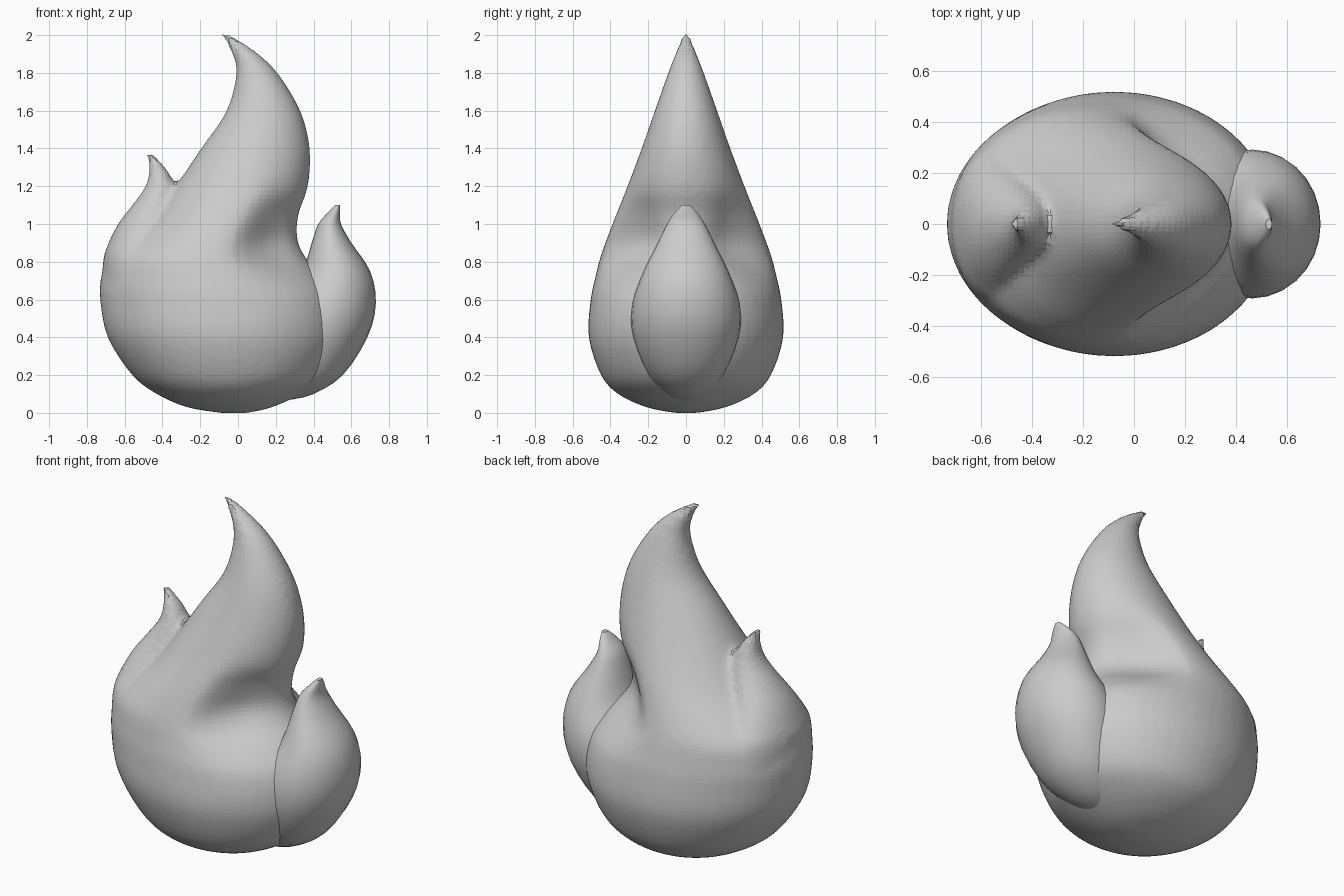
import bpy, bmesh, math

if "Cube" in bpy.data.objects:
    bpy.data.objects.remove(bpy.data.objects["Cube"])

SIDES = 48
STEPS = 4


def catmull(p0, p1, p2, p3, t):
    return [0.5 * (2 * b + (c - a) * t + (2 * a - 5 * b + 4 * c - d) * t * t
                   + (3 * b - a - 3 * c + d) * t ** 3)
            for a, b, c, d in zip(p0, p1, p2, p3)]


def loft(name, sections, sides=SIDES, steps=STEPS):
    """Stack of rings; section = (z, left x, right x, half depth, right-side dent)."""
    rows = []
    n = len(sections)
    for i in range(n - 1):
        pts = [sections[min(max(i + k, 0), n - 1)] for k in (-1, 0, 1, 2)]
        rows += [catmull(*pts, s / steps) for s in range(steps)]
    rows.append(sections[-1])
    bm = bmesh.new()
    rings = []
    for z, xl, xr, depth, dent in rows:
        ring = []
        for j in range(sides):
            a = 2 * math.pi * j / sides
            c = math.cos(a)
            s = min(max((c - 0.2) / 0.6, 0), 1)
            pinch = 1 - dent * s * s * (3 - 2 * s)
            ring.append(bm.verts.new(((xl + xr) / 2 + (xr - xl) / 2 * c,
                                      depth * math.sin(a) * pinch, z)))
        rings.append(ring)
    for r0, r1 in zip(rings, rings[1:]):
        for j in range(sides):
            k = (j + 1) % sides
            bm.faces.new((r0[j], r0[k], r1[k], r1[j]))
    bm.faces.new(rings[0][::-1])
    bm.faces.new(rings[-1])
    me = bpy.data.meshes.new(name)
    bm.to_mesh(me)
    bm.free()
    ob = bpy.data.objects.new(name, me)
    bpy.context.collection.objects.link(ob)
    return ob


# main flame with its leaning tip and the hollow above the right shoulder
body = loft("flame_body", [
    (0.00, -0.09, 0.05, 0.06, 0), (0.03, -0.27, 0.18, 0.21, 0),
    (0.10, -0.43, 0.33, 0.36, 0), (0.20, -0.56, 0.46, 0.45, 0),
    (0.40, -0.69, 0.55, 0.515, 0), (0.60, -0.73, 0.53, 0.505, 0),
    (0.72, -0.725, 0.45, 0.48, 0.1), (0.82, -0.69, 0.36, 0.455, 0.3),
    (0.92, -0.58, 0.315, 0.42, 0.38), (1.05, -0.44, 0.32, 0.37, 0.25),
    (1.20, -0.33, 0.37, 0.31, 0.05), (1.40, -0.195, 0.38, 0.235, 0),
    (1.60, -0.06, 0.33, 0.165, 0), (1.80, -0.01, 0.21, 0.095, 0),
    (1.92, -0.04, 0.085, 0.05, 0), (2.01, -0.095, -0.055, 0.018, 0)])

# left tongue, grown out of the body
left = loft("left_tongue", [
    (0.60, -0.72, -0.20, 0.36, 0), (0.80, -0.715, -0.32, 0.31, 0),
    (0.90, -0.685, -0.37, 0.25, 0), (1.00, -0.635, -0.355, 0.19, 0),
    (1.10, -0.56, -0.33, 0.135, 0), (1.20, -0.49, -0.33, 0.09, 0),
    (1.30, -0.47, -0.385, 0.05, 0), (1.38, -0.49, -0.455, 0.02, 0)])

# right tongue, a separate bulb pressed against the body
right = loft("right_tongue", [
    (0.07, 0.22, 0.28, 0.03, 0), (0.10, 0.20, 0.40, 0.10, 0),
    (0.20, 0.19, 0.555, 0.20, 0), (0.40, 0.19, 0.685, 0.28, 0),
    (0.58, 0.22, 0.73, 0.285, 0), (0.75, 0.34, 0.70, 0.225, 0),
    (0.90, 0.39, 0.60, 0.15, 0), (1.00, 0.425, 0.545, 0.10, 0),
    (1.06, 0.475, 0.54, 0.06, 0), (1.10, 0.515, 0.54, 0.02, 0)],
    sides=28, steps=3)

# fuse the left tongue into the body with a soft blend
bpy.ops.object.select_all(action='DESELECT')
body.select_set(True)
left.select_set(True)
bpy.context.view_layer.objects.active = body
bpy.ops.object.join()
remesh = body.modifiers.new("Fuse", 'REMESH')
remesh.mode = 'VOXEL'
remesh.voxel_size = 0.022
smooth = body.modifiers.new("Blend", 'SMOOTH')
smooth.factor = 0.5
smooth.iterations = 4
for ob in (body, right):
    ob.select_set(True)
    bpy.context.view_layer.objects.active = ob
bpy.ops.object.shade_smooth_by_angle(angle=math.radians(30))
